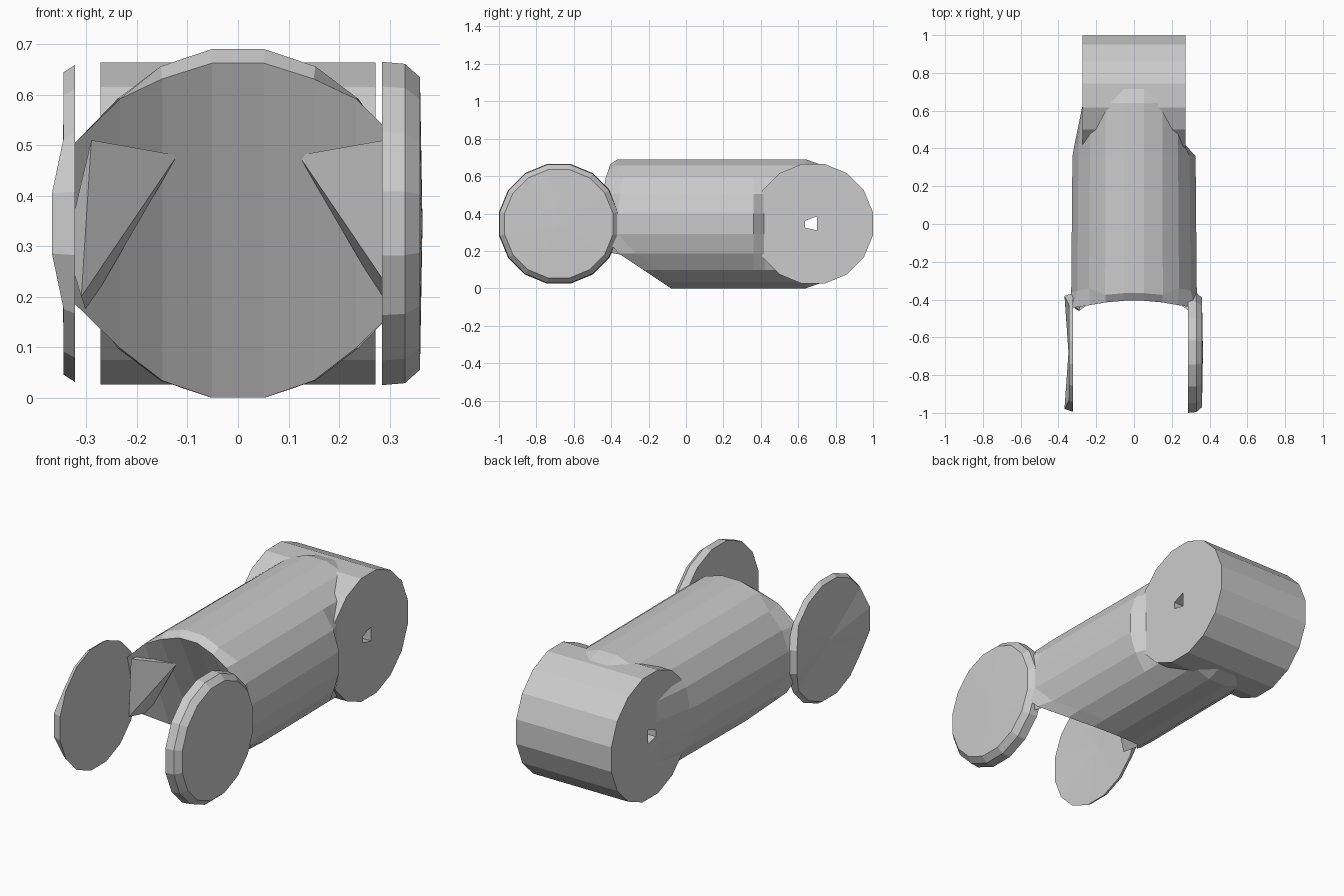
import bpy, bmesh
from math import sin, cos, pi
from mathutils import Vector

if "Cube" in bpy.data.objects:
    bpy.data.objects.remove(bpy.data.objects["Cube"], do_unlink=True)

MID = 0.345          # height of every axis
HUB_Y = 0.68         # distance of both joints from the centre

grey = bpy.data.materials.new("plain_grey")
grey.use_nodes = True
grey.diffuse_color = (0.6, 0.6, 0.6, 1)
grey.node_tree.nodes["Principled BSDF"].inputs["Base Color"].default_value = (0.6, 0.6, 0.6, 1)


def finish(name, bm):
    bmesh.ops.recalc_face_normals(bm, faces=bm.faces)
    mesh = bpy.data.meshes.new(name)
    bm.to_mesh(mesh)
    bm.free()
    mesh.materials.append(grey)
    ob = bpy.data.objects.new(name, mesh)
    bpy.context.collection.objects.link(ob)
    return ob


def add_rings(bm, rings):
    rows = [[bm.verts.new(p) for p in ring] for ring in rings]
    n = len(rows[0])
    for a, b in zip(rows, rows[1:]):
        for i in range(n):
            j = (i + 1) % n
            bm.faces.new((a[i], a[j], b[j], b[i]))
    return rows


def circle_x(x, radius, y, n=16):
    """Ring round an axis parallel to x."""
    angles = [2 * pi * (i + 0.5) / n for i in range(n)]
    return [Vector((x, y + radius * cos(a), MID + radius * sin(a))) for a in angles]


def drum(name, rings, hub_a, hub_b):
    """Lofted rings closed by shallow fans round the two hub points."""
    bm = bmesh.new()
    rows = add_rings(bm, rings)
    for row, hub in ((rows[0], hub_a), (rows[-1], hub_b)):
        centre = bm.verts.new(hub)
        for i in range(len(row)):
            bm.faces.new((row[i], row[(i + 1) % len(row)], centre))
    return finish(name, bm)


# Main tube: round section, flared collar and hollowed front
SIDES = 20
section = []
for i in range(SIDES):
    a = 2 * pi * (i + 0.5) / SIDES
    section.append((0.33 * sin(a), MID + 0.349 * cos(a)))


def front_y(x, z):
    return max(-0.08 - 1.5 * z, -0.405 - 0.45 * x * x)


def station(y, low, high):
    return [Vector((min(max(x, low), high), y, z)) for x, z in section]


lip, collar = [], []
for x, z in section:
    flare = 1.1 if abs(z - MID) < 0.2 else 1.0
    top = 0.92 if z > 0.6 else 1.0
    y = front_y(x, z)
    lip.append(Vector((x * flare, y, MID + (z - MID) * top)))
    collar.append(Vector((x * 1.02, y + (0.04 if z > 0.6 else 0.09), z)))

tail = [Vector((p.x, 0.74, MID + (p.z - MID) * 0.9)) for p in station(0, -0.265, 0.265)]
bm = bmesh.new()
rows = add_rings(bm, [lip, collar, station(0.36, -0.33, 0.335),
                      station(0.42, -0.315, 0.27), station(0.64, -0.27, 0.27), tail])
# Front opening is closed by upright strips from the top to the bottom edge
front, half = rows[0], SIDES // 2
column = [(front[i], front[half - 1 - i]) for i in range(half // 2)]
column = [(front[-1 - i], front[half + i]) for i in reversed(range(half // 2))] + column
for (a, b), (c, d) in zip(column, column[1:]):
    bm.faces.new((a, b, d, c))
bm.faces.new(rows[-1])
tube = finish("main_tube", bm)

# Rear cross cylinder
rear = drum("rear_cylinder", [circle_x(x, 0.325, HUB_Y) for x in (-0.272, 0.272)],
            (-0.272, HUB_Y, MID), (0.272, HUB_Y, MID))

# Small pin hole through the rear
pin = [(0.635, 0.36), (0.70, 0.385), (0.70, 0.31), (0.635, 0.325)]
bm = bmesh.new()
ends = add_rings(bm, [[Vector((x, y, z)) for y, z in pin] for x in (-0.5, 0.5)])
for end in ends:
    bm.faces.new(end)
cutter = finish("pin_hole_cutter", bm)
cutter.hide_render = True
for ob in (tube, rear):
    cut = ob.modifiers.new("pin_hole", "BOOLEAN")
    cut.operation = "DIFFERENCE"
    cut.object = cutter
    cut.solver = "EXACT"
    bpy.context.view_layer.objects.active = ob
    bpy.ops.object.modifier_apply(modifier=cut.name)
bpy.data.objects.remove(cutter, do_unlink=True)

# Left fork disc: thick, tapering outwards
drum("left_fork_disc",
     [circle_x(0.285, 0.326, -HUB_Y), circle_x(0.33, 0.322, -HUB_Y), circle_x(0.36, 0.295, -HUB_Y)],
     (0.29, -HUB_Y, MID), (0.365, -HUB_Y, MID))

# Right fork disc: thin, its rim bent out at the front and back
outer = circle_x(-0.345, 0.305, -HUB_Y)
for p in outer:
    if abs(p.z - MID) < 0.1:
        p.x = -0.368
drum("right_fork_disc", [circle_x(-0.322, 0.32, -HUB_Y), outer],
     (-0.332, -HUB_Y, MID), (-0.347, -HUB_Y, MID))

# Gussets between the hollow front and the fork discs
for side, name in ((1, "left_gusset"), (-1, "right_gusset")):
    bm = bmesh.new()
    for x, y, z in ((0.30, -0.3, 0.17), (0.12, -0.33, 0.48), (0.29, -0.46, 0.51),
                    (0.31, -0.45, 0.2), (0.27, -0.3, 0.5), (0.34, -0.4, 0.3)):
        bm.verts.new((side * x, y, z))
    bmesh.ops.convex_hull(bm, input=bm.verts)
    finish(name, bm)
